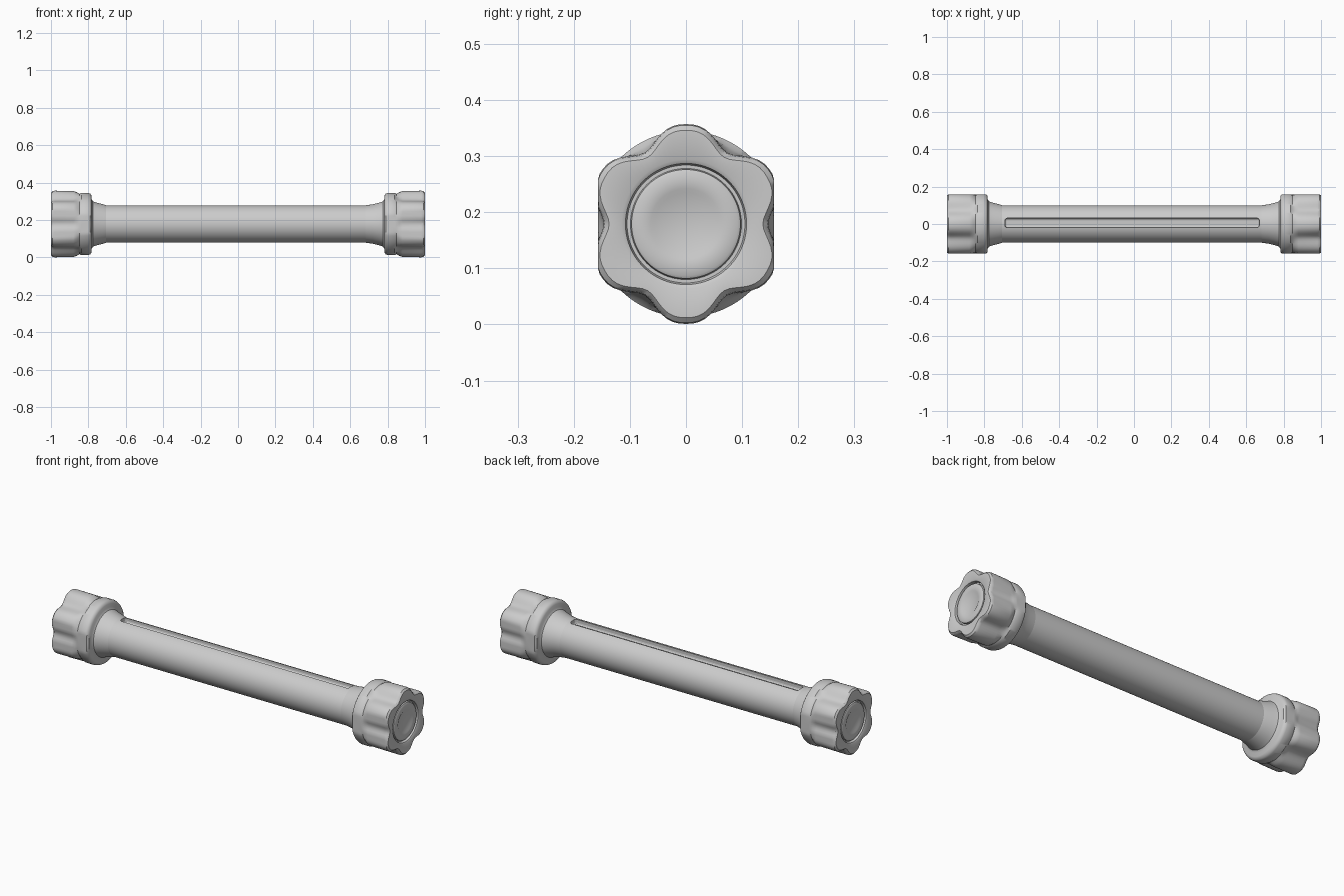
import bpy, bmesh, math

if "Cube" in bpy.data.objects:
    bpy.data.objects.remove(bpy.data.objects["Cube"])

CZ = 0.179
SEG = 96

def lathe(name, profile):
    """Revolve (x, radius, lobe amount) points around the x axis."""
    bm = bmesh.new()
    rings = []
    for x, r, lobe in profile:
        ring = []
        for i in range(SEG):
            a = 2 * math.pi * i / SEG
            # six broad grip lobes with narrow scallops between them
            valley = (0.5 + 0.5 * math.cos(6 * a)) ** 1.5
            rr = r - lobe * valley
            y, z = rr * math.cos(a), rr * math.sin(a)
            y = max(-0.157, min(0.157, y))
            ring.append(bm.verts.new((x, y, CZ + z)))
        rings.append(ring)
    for a, b in zip(rings, rings[1:]):
        for i in range(SEG):
            j = (i + 1) % SEG
            bm.faces.new((a[i], a[j], b[j], b[i]))
    bm.faces.new(rings[0])
    bm.faces.new(rings[-1])
    bmesh.ops.recalc_face_normals(bm, faces=bm.faces)
    me = bpy.data.meshes.new(name)
    bm.to_mesh(me)
    bm.free()
    ob = bpy.data.objects.new(name, me)
    bpy.context.collection.objects.link(ob)
    return ob

def smooth(ob):
    bpy.ops.object.select_all(action='DESELECT')
    bpy.context.view_layer.objects.active = ob
    ob.select_set(True)
    bpy.ops.object.shade_smooth_by_angle(angle=math.radians(35))

# Long handle tube
tube = lathe("tube", [(-0.8, 0.1, 0), (0.8, 0.1, 0)])

# Slot along the top of the tube
bpy.ops.mesh.primitive_cube_add(size=1, location=(-0.01, 0.006, CZ + 0.1))
cutter = bpy.context.object
cutter.name = "slot_cutter"
cutter.scale = (1.36, 0.05, 0.06)
bpy.ops.object.transform_apply(location=False, rotation=False, scale=True)
bev = cutter.modifiers.new("round", 'BEVEL')
bev.width = 0.012
bev.segments = 3
cutter.hide_render = True
cutter.hide_viewport = True
cutter.display_type = 'WIRE'
cut = tube.modifiers.new("slot", 'BOOLEAN')
cut.operation = 'DIFFERENCE'
cut.object = cutter
cut.solver = 'EXACT'
smooth(tube)

# Raised rail on the slot floor
bpy.ops.mesh.primitive_cube_add(size=1, location=(-0.01, 0.006, CZ + 0.071))
rail = bpy.context.object
rail.name = "slot_rail"
rail.scale = (1.34, 0.016, 0.014)

# End caps: neck flare, collar, lobed grip and a disc set in the end face
for side, s, start in (("left", -1, 0.70), ("right", 1, 0.67)):
    neck = [(start, 0.0985, 0), (0.72, 0.105, 0), (0.755, 0.114, 0),
            (0.775, 0.121, 0), (0.782, 0.132, 0)]
    body = [(0.782, 0.15, 0), (0.79, 0.162, 0), (0.80, 0.166, 0),
            (0.838, 0.166, 0), (0.848, 0.161, 0.004), (0.862, 0.17, 0.018),
            (0.88, 0.176, 0.028), (0.98, 0.178, 0.031), (0.992, 0.176, 0.031),
            (1.0, 0.167, 0.030), (1.0, 0.115, 0), (0.996, 0.108, 0),
            (0.982, 0.105, 0), (0.982, 0.099, 0), (0.993, 0.097, 0),
            (0.996, 0.092, 0), (0.996, 0.063, 0), (0.992, 0.056, 0)]
    cap = lathe(side + "_grip_cap", [(s * x, r, l) for x, r, l in neck + body])
    smooth(cap)
